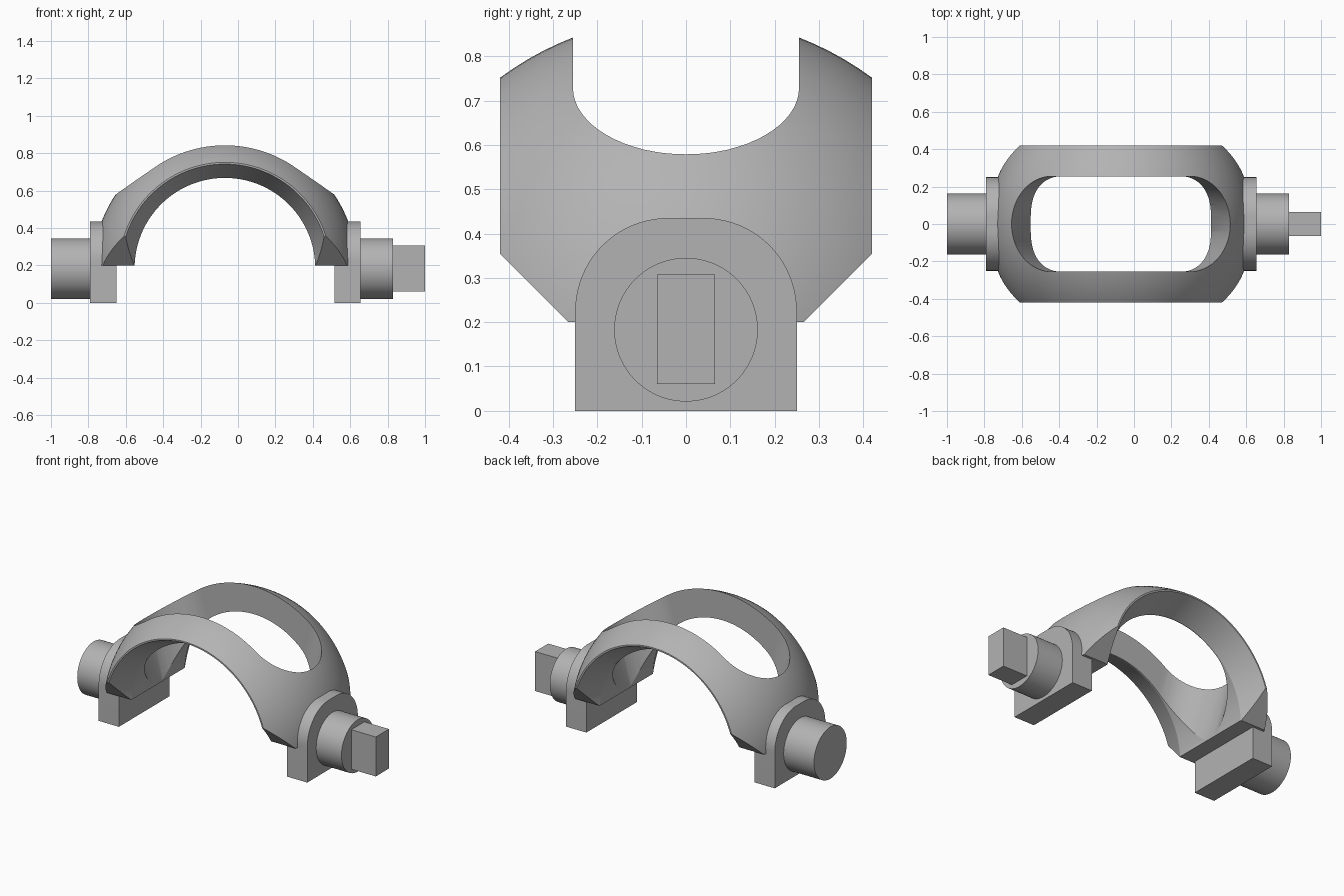
import bpy, bmesh, math
from mathutils import Matrix, Vector

cube = bpy.data.objects.get("Cube")
if cube:
    bpy.data.objects.remove(cube, do_unlink=True)

MID_X = -0.07      # centre of the yoke
AXIS_Z = 0.185     # height of the shaft axis

steel = bpy.data.materials.new("grey_steel")
steel.use_nodes = True
steel.diffuse_color = (0.45, 0.45, 0.45, 1)
steel.node_tree.nodes["Principled BSDF"].inputs["Base Color"].default_value = steel.diffuse_color


def finish(name, bm):
    bmesh.ops.remove_doubles(bm, verts=bm.verts, dist=1e-5)
    bmesh.ops.recalc_face_normals(bm, faces=bm.faces)
    mesh = bpy.data.meshes.new(name)
    bm.to_mesh(mesh)
    bm.free()
    mesh.materials.append(steel)
    obj = bpy.data.objects.new(name, mesh)
    bpy.context.collection.objects.link(obj)
    return obj


def loft(name, start, end):
    """Closed solid between two matching outlines."""
    bm = bmesh.new()
    a = [bm.verts.new(p) for p in start]
    b = [bm.verts.new(p) for p in end]
    bm.faces.new(a)
    bm.faces.new(b)
    for i in range(len(a)):
        j = (i + 1) % len(a)
        bm.faces.new((a[i], a[j], b[j], b[i]))
    return finish(name, bm)


def along_x(name, outline, x0, x1):
    return loft(name, [(x0, y, z) for y, z in outline], [(x1, y, z) for y, z in outline])


def arc(cx, cy, r, a0, a1, n):
    angles = [math.radians(a0 + (a1 - a0) * i / n) for i in range(n + 1)]
    return [(cx + r * math.cos(a), cy + r * math.sin(a)) for a in angles]


def boolean(obj, cutter, operation):
    mod = obj.modifiers.new("cut", "BOOLEAN")
    mod.object, mod.operation, mod.solver = cutter, operation, "EXACT"
    graph = bpy.context.evaluated_depsgraph_get()
    mesh = bpy.data.meshes.new_from_object(obj.evaluated_get(graph))
    obj.modifiers.clear()
    obj.data = mesh
    bpy.data.objects.remove(cutter, do_unlink=True)


# Yoke: spherical ring with a flared bore, turned about the y axis
R, HALF = 0.705, 0.42
edge = math.degrees(math.asin(HALF / R))
profile = arc(0, 0, R, -edge, edge, 24)
profile += [(0.557, HALF), (0.483, 0.262), (0.483, -0.262), (0.557, -HALF)]
bm = bmesh.new()
ring = [bm.verts.new((r, y, 0)) for r, y in profile]
edges = [bm.edges.new((ring[i], ring[(i + 1) % len(ring)])) for i in range(len(ring))]
bmesh.ops.spin(bm, geom=ring + edges, cent=(0, 0, 0), axis=(0, 1, 0),
               angle=math.tau, steps=128)
bmesh.ops.transform(bm, matrix=Matrix.Translation(Vector((MID_X, 0, AXIS_Z))), verts=bm.verts)
yoke = finish("yoke", bm)

# Keep the upper half, with sloping lower corners
keep = [(-0.265, 0.2), (0.265, 0.2), (0.6, 0.535), (0.6, 1.2), (-0.6, 1.2), (-0.6, 0.535)]
boolean(yoke, along_x("keep_block", keep, -1.2, 1.2), "INTERSECT")


# Rounded slot whose ends lean outwards towards the top
def slot_outline(z):
    c = 0.33 + 0.27 * (z - 0.58)
    pts = arc(c, 0, 0.255, -90, 90, 32) + arc(-c, 0, 0.255, 90, 270, 32)
    return [(MID_X + x, y, z) for x, y in pts]


boolean(yoke, loft("slot_cutter", slot_outline(0.1), slot_outline(1.1)), "DIFFERENCE")

# End plates with rounded upper corners
plate = [(-0.25, 0), (0.25, 0)] + arc(0.04, 0.225, 0.21, 0, 90, 20) + arc(-0.04, 0.225, 0.21, 90, 180, 20)
shaft = arc(0, AXIS_Z - 0.002, 0.162, 0, 357.1875, 127)
peg = [(-0.065, 0.06), (0.065, 0.06), (0.065, 0.307), (-0.065, 0.307)]
parts = [
    yoke,
    along_x("left_plate", plate, 0.515, 0.655),
    along_x("right_plate", plate, -0.79, -0.65),
    along_x("left_shaft", shaft, 0.655, 0.83),
    along_x("right_shaft", shaft, -1.0, -0.79),
    along_x("drive_peg", peg, 0.83, 1.0),
]

# Smooth curved faces, sharp edges kept
bpy.ops.object.select_all(action="DESELECT")
for part in parts:
    part.select_set(True)
bpy.context.view_layer.objects.active = yoke
bpy.ops.object.shade_smooth_by_angle(angle=math.radians(20))
